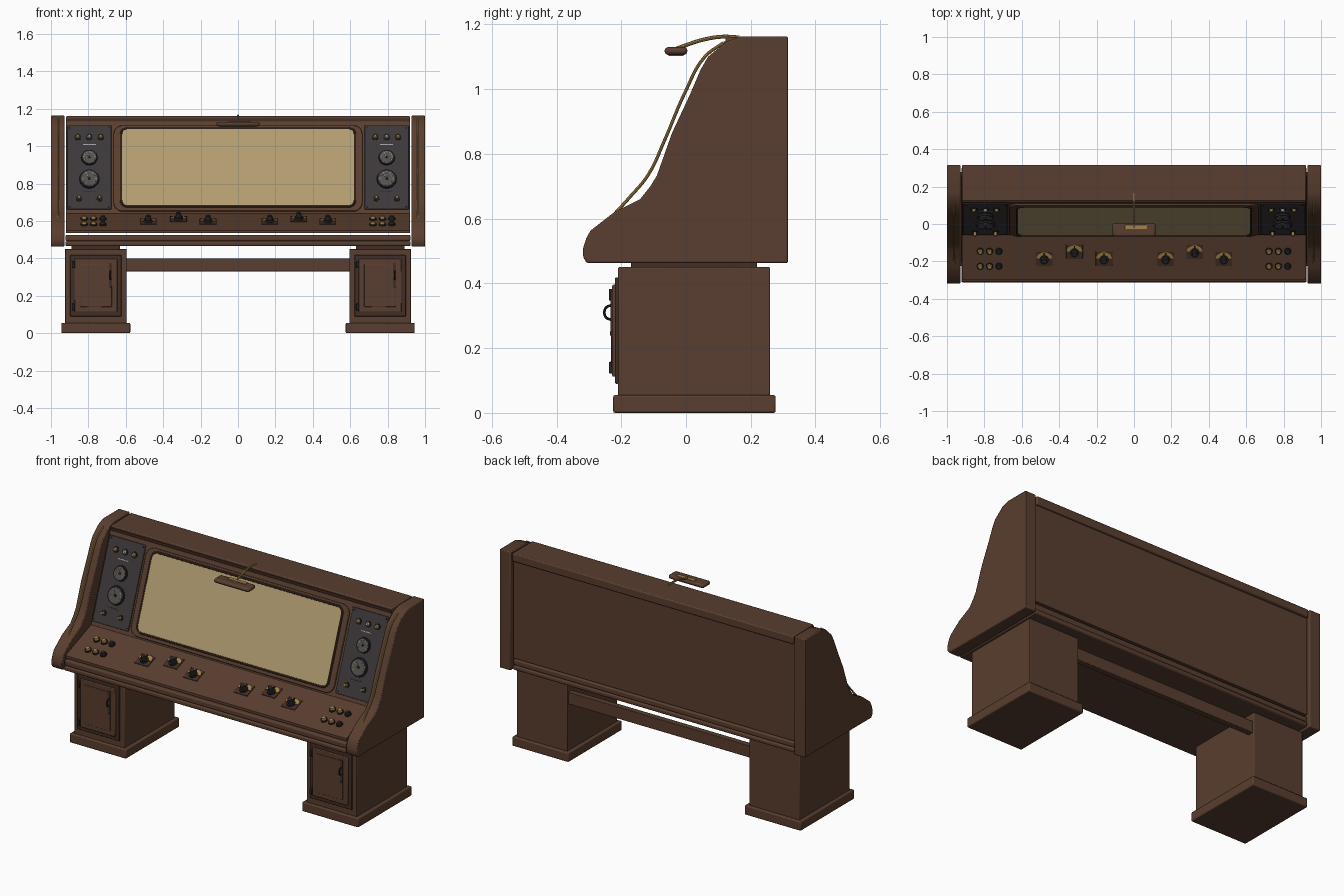
import bpy, bmesh
from math import radians, pi, cos, sin
from mathutils import Matrix, Vector

if "Cube" in bpy.data.objects:
    bpy.data.objects.remove(bpy.data.objects["Cube"])


def material(name, color):
    m = bpy.data.materials.new(name)
    m.use_nodes = True
    m.diffuse_color = (*color, 1)
    bsdf = m.node_tree.nodes["Principled BSDF"]
    bsdf.inputs["Base Color"].default_value = (*color, 1)
    bsdf.inputs["Roughness"].default_value = 0.6
    return m


WOOD = material("brown wood", (0.1, 0.048, 0.029))
DARK_WOOD = material("dark wood", (0.055, 0.027, 0.018))
PANEL = material("charcoal panel", (0.047, 0.04, 0.043))
BLACK = material("black metal", (0.018, 0.018, 0.018))
SCREEN = material("tan screen", (0.45, 0.34, 0.165))
BRASS = material("brass", (0.36, 0.22, 0.065))
SILVER = material("silver", (0.36, 0.34, 0.32))
DIAL = material("dial grey", (0.09, 0.08, 0.075))
made = []


def finish(name, mesh, mat, frame=None, bevel=0):
    ob = bpy.data.objects.new(name, mesh)
    bpy.context.collection.objects.link(ob)
    mesh.materials.append(mat)
    if frame:
        ob.matrix_world = frame
    if bevel:
        b = ob.modifiers.new("rounded edges", 'BEVEL')
        b.width, b.segments, b.limit_method = bevel, 2, 'ANGLE'
    made.append(ob)
    return ob


def from_bm(name, bm, mat, frame=None, bevel=0):
    bmesh.ops.recalc_face_normals(bm, faces=bm.faces)
    mesh = bpy.data.meshes.new(name)
    bm.to_mesh(mesh)
    bm.free()
    return finish(name, mesh, mat, frame, bevel)


def box(name, x, y, z, mat, frame=None, bevel=0):
    """Box from three (low, high) ranges."""
    bm = bmesh.new()
    lo, hi = Vector((x[0], y[0], z[0])), Vector((x[1], y[1], z[1]))
    size = Matrix.Diagonal((*(hi - lo), 1))
    bmesh.ops.create_cube(bm, size=1, matrix=Matrix.Translation((lo + hi) / 2) @ size)
    return from_bm(name, bm, mat, frame, bevel)


def disc(name, u, v, w, r, h, mat, frame, top=1, sides=20):
    """Upright cylinder or cone standing at height w in a frame."""
    bm = bmesh.new()
    bmesh.ops.create_cone(bm, cap_ends=True, segments=sides, radius1=r, radius2=r * top,
                          depth=h, matrix=Matrix.Translation((u, v, w + h / 2)))
    return from_bm(name, bm, mat, frame)


def prism(name, points, direction, mat, frame=None, bevel=0):
    """Closed outline pushed along a direction."""
    bm = bmesh.new()
    face = bm.faces.new([bm.verts.new(p) for p in points])
    res = bmesh.ops.extrude_face_region(bm, geom=[face])
    moved = [g for g in res["geom"] if isinstance(g, bmesh.types.BMVert)]
    bmesh.ops.translate(bm, verts=moved, vec=direction)
    return from_bm(name, bm, mat, frame, bevel)


def tube(name, points, r, mat, frame=None, closed=False, smooth=True):
    """Round rod along a path."""
    cu = bpy.data.curves.new(name, 'CURVE')
    cu.dimensions, cu.bevel_depth, cu.bevel_resolution = '3D', r, 2
    cu.resolution_u, cu.use_fill_caps = 6, True
    kind = 'BEZIER' if smooth else 'POLY'
    sp = cu.splines.new(kind)
    pts = sp.bezier_points if smooth else sp.points
    pts.add(len(points) - 1)
    for p, co in zip(pts, points):
        if smooth:
            p.co, p.handle_left_type, p.handle_right_type = co, 'AUTO', 'AUTO'
        else:
            p.co = (*co, 1)
    sp.use_cyclic_u = closed
    temp = bpy.data.objects.new(name, cu)
    mesh = bpy.data.meshes.new_from_object(temp)
    bpy.data.objects.remove(temp)
    mesh.materials.clear()
    return finish(name, mesh, mat, frame)


def round_rect(cx, cy, w, h, r, z):
    pts = []
    for i, (sx, sy) in enumerate(((1, 1), (-1, 1), (-1, -1), (1, -1))):
        for k in range(6):
            a = (i + k / 5) * pi / 2
            pts.append((cx + sx * (w / 2 - r) + r * cos(a), cy + sy * (h / 2 - r) + r * sin(a), z))
    return pts


def slope_frame(y0, z0, y1, z1):
    """Frame with x across, y up the slope and z pointing out of it."""
    v = Vector((0, y1 - y0, z1 - z0)).normalized()
    u = Vector((1, 0, 0))
    m = Matrix((u, v, u.cross(v))).transposed().to_4x4()
    m.translation = (0, y0, z0)
    return m


# Console body, base slab and top cap
core = [(-.30, .535), (-.30, .55), (-.06, .64), (.12, 1.13), (.30, 1.13), (.30, .535)]
prism("console_body", [(-.92, y, z) for y, z in core], (1.84, 0, 0), WOOD)
box("base_slab_lower", (-.923, .923), (-.312, .302), (.465, .492), WOOD, bevel=.008)
box("base_slab_upper", (-.923, .923), (-.308, .298), (.492, .526), WOOD, bevel=.008)
box("top_cap", (-.92, .92), (.122, .315), (1.112, 1.16), WOOD, bevel=.006)
box("cap_trim", (-.92, .92), (.116, .123), (1.135, 1.148), DARK_WOOD)

# Curved side panels with brass rails
side = [(.315, .463), (.315, 1.163), (.17, 1.163), (.125, 1.147), (.068, 1.10), (.045, 1.06),
        (.012, .983), (-.043, .865), (-.09, .733), (-.11, .70), (-.142, .66), (-.222, .62),
        (-.295, .563), (-.308, .54), (-.319, .505), (-.317, .48), (-.306, .463)]
rail = [(.115, 1.143), (.058, 1.10), (-.003, .99), (-.065, .845), (-.117, .735),
        (-.175, .665), (-.225, .61)]
for s in (-1, 1):
    prism("side_panel", [(s * .928, y, z) for y, z in side], (s * .072, 0, 0), WOOD, bevel=.005)
    tube("side_rail", [(s * .963, y, z) for y, z in rail], .005, BRASS)

# Sloped display: frame, screen and beads
F = slope_frame(-.06, .64, .12, 1.13)
prism("screen_frame", round_rect(0, .254, 1.33, .49, .05, 0), (0, 0, .012), WOOD, F, .004)
prism("screen", round_rect(0, .258, 1.25, .445, .035, .01), (0, 0, .006), SCREEN, F)
tube("screen_bead", round_rect(0, .258, 1.25, .445, .035, .013), .007, DARK_WOOD, F, True, False)


def gauge(u, v, r):
    disc("gauge_rim", u, v, .006, r, .012, BLACK, F, .94, 28)
    disc("gauge_face", u, v, .012, r * .8, .008, DIAL, F, 1, 28)
    for k in range(9):
        a = radians(-30 + k * 30)
        spot = F @ Matrix.Translation((u, v, 0)) @ Matrix.Rotation(a, 4, 'Z')
        box("gauge_tick", (r * .58, r * .74), (-.0015, .0015), (.019, .0215), SILVER, spot)
    spot = F @ Matrix.Translation((u, v, 0)) @ Matrix.Rotation(radians(125), 4, 'Z')
    box("gauge_needle", (-r * .15, r * .6), (-.002, .002), (.019, .023), BRASS, spot)
    disc("gauge_hub", u, v, .019, r * .14, .007, BLACK, F)


# Instrument panels at both sides of the screen
for s in (-1, 1):
    c = s * .795
    box("instrument_panel", (c - .118, c + .118), (.022, .50), (0, .008), PANEL, F, .003)
    for k, mat in ((-1, BRASS), (0, SILVER), (1, BRASS)):
        u = c + k * .061
        disc("lamp_socket", u, .432, .006, .018, .008, BLACK, F)
        disc("indicator_lamp", u, .432, .014, .012, .012, mat, F, .6)
    box("label_strip", (c - .035, c + .035), (.386, .391), (.008, .01), SILVER, F)
    gauge(c, .315, .044)
    gauge(c, .193, .054)
    box("lower_label", (c - .035, c + .035), (.118, .122), (.008, .01), BLACK, F)
    for k in (-1, 1):
        u = c + k * .055
        disc("switch_collar", u, .082, .006, .016, .008, BLACK, F)
        disc("switch_knob", u, .082, .014, .009, .02, BRASS, F, .8)
    for a in (-1, 1):
        for b in (.035, .487):
            disc("panel_screw", c + a * .105, b, .007, .005, .004, BLACK, F, 1, 8)

# Sloped desk with push buttons and levers
D = slope_frame(-.30, .55, -.06, .64)
for s in (-1, 1):
    for v in (.08, .165):
        for k, mat in ((-1, BRASS), (0, BRASS), (1, BLACK)):
            u = s * .772 + k * .05
            disc("button_collar", u, v, 0, .019, .008, BLACK, D)
            disc("push_button", u, v, .008, .014, .012, mat, D, .75)
for u, v in ((-.48, .125), (-.318, .165), (-.16, .125), (.17, .125), (.325, .165), (.48, .125)):
    box("lever_plate", (u - .045, u + .045), (v - .04, v + .04), (0, .005), DARK_WOOD, D, .002)
    arc = [(u + .043 * cos(radians(a)), v + .038 * sin(radians(a)), .004) for a in range(0, 181, 15)]
    prism("lever_sector", arc, (0, 0, .004), BRASS, D)
    disc("lever_base", u, v - .005, .005, .024, .012, BLACK, D)
    disc("lever_knob", u, v - .005, .017, .016, .022, BLACK, D, .8)
    box("lever_pointer", (u - .003, u + .003), (v, v + .032), (.009, .016), BLACK, D)

# Pedestals with doors
for s in (-1, 1):
    c = s * .76
    box("pedestal", (c - .165, c + .165), (-.21, .26), (.05, .45), WOOD, bevel=.004)
    box("pedestal_plinth", (c - .184, c + .184), (-.225, .277), (0, .055), WOOD, bevel=.006)
    box("door_frame", (c - .137, c + .137), (-.219, -.209), (.09, .418), DARK_WOOD, bevel=.003)
    box("door", (c - .115, c + .115), (-.228, -.215), (.112, .396), WOOD, bevel=.004)
    box("door_field", (c - .085, c + .085), (-.231, -.226), (.14, .37), WOOD, bevel=.002)
    for z in (.14, .365):
        box("door_hinge", (c - .128, c - .112), (-.238, -.218), (z - .018, z + .018), BLACK, bevel=.003)
    x = c + .078
    grip = [(x, -.23, .287), (x, -.247, .295), (x, -.252, .31), (x, -.247, .325), (x, -.23, .333)]
    tube("door_handle", grip, .004, BLACK)
    box("handle_plate", (x - .008, x + .008), (-.234, -.229), (.25, .375), DARK_WOOD)
    disc("keyhole", x, .245, .229, .006, .006, BLACK, Matrix.Rotation(pi / 2, 4, 'X'))

# Cross beam, joined into the pedestals, and supports carrying the console
box("cross_beam", (-.6, .6), (.215, .25), (.33, .4), WOOD, bevel=.003)
for s in (-1, 1):
    box("mounting_block", (s * .76 - .13, s * .76 + .13), (-.17, .22), (.449, .466), DARK_WOOD)

# Reading lamp over the screen
arm = [(0, .165, 1.16), (0, .11, 1.162), (0, .05, 1.152), (0, .0, 1.136), (0, -.03, 1.125)]
tube("lamp_arm", arm, .006, BRASS)
box("lamp_head", (-.115, .115), (-.066, .004), (1.106, 1.13), WOOD, bevel=.01)
box("lamp_lens", (-.095, .095), (-.054, -.008), (1.103, 1.107), SCREEN)
box("lamp_clip", (-.05, .07), (-.028, -.004), (1.129, 1.134), BRASS, bevel=.002)

# Smooth the rounded parts while keeping edges sharp
for ob in bpy.context.selected_objects:
    ob.select_set(False)
for ob in made:
    ob.select_set(True)
bpy.context.view_layer.objects.active = made[0]
bpy.ops.object.shade_smooth_by_angle(angle=radians(35))
